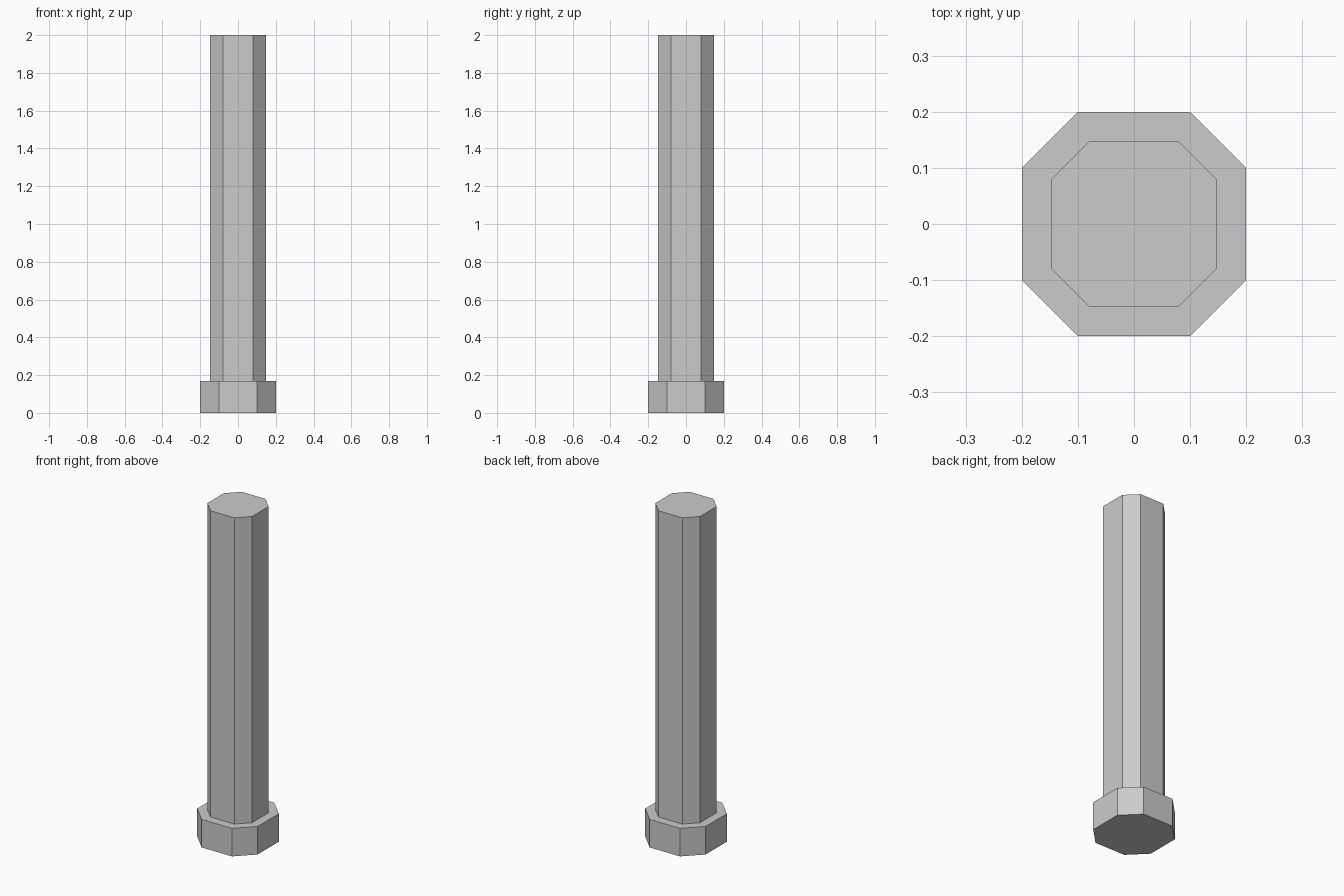
import bpy, bmesh

if "Cube" in bpy.data.objects:
    bpy.data.objects.remove(bpy.data.objects["Cube"])

# (half width, half length of the straight side, height) of each ring
RINGS = [
    (0.20, 0.10, 0.0),      # base bottom
    (0.20, 0.10, 0.168),    # base top
    (0.148, 0.079, 0.168),  # shaft foot
    (0.148, 0.079, 2.0),    # shaft top
]


def octagon(bm, w, s, z):
    pts = [(w, -s), (w, s), (s, w), (-s, w), (-w, s), (-w, -s), (-s, -w), (s, -w)]
    return [bm.verts.new((x, y, z)) for x, y in pts]


# Stepped octagonal post: plinth and shaft as one closed shell
bm = bmesh.new()
rings = [octagon(bm, *r) for r in RINGS]
for lower, upper in zip(rings, rings[1:]):
    for i in range(8):
        j = (i + 1) % 8
        bm.faces.new((lower[i], lower[j], upper[j], upper[i]))
bm.faces.new(rings[0][::-1])
bm.faces.new(rings[-1])
bmesh.ops.recalc_face_normals(bm, faces=bm.faces)

mesh = bpy.data.meshes.new("octagonal_post")
bm.to_mesh(mesh)
bm.free()
post = bpy.data.objects.new("octagonal_post", mesh)
bpy.context.collection.objects.link(post)
